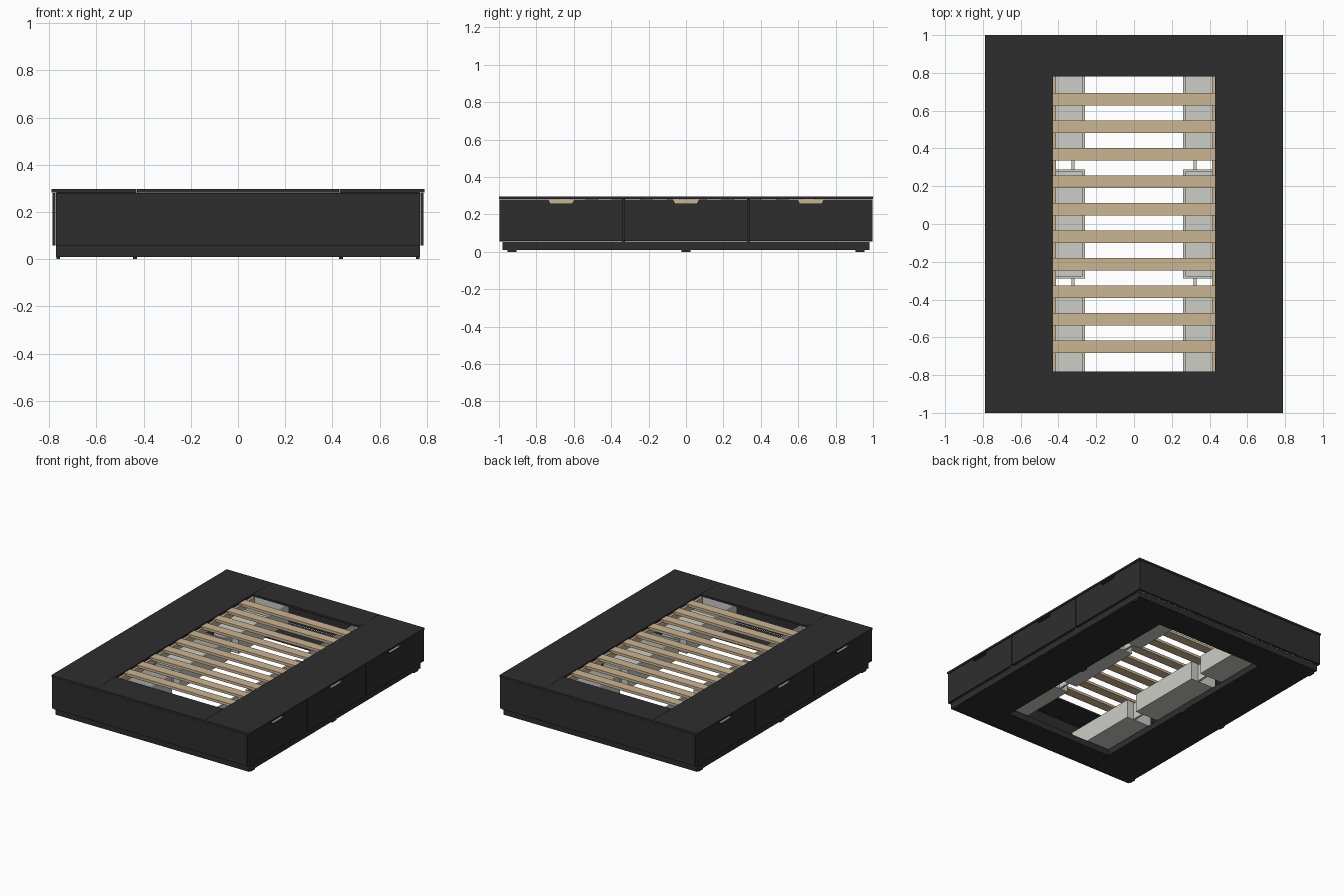
import bpy, bmesh

if "Cube" in bpy.data.objects:
    bpy.data.objects.remove(bpy.data.objects["Cube"])


def material(name, rgb):
    m = bpy.data.materials.new(name)
    m.diffuse_color = (*rgb, 1)
    m.use_nodes = True
    m.node_tree.nodes["Principled BSDF"].inputs["Base Color"].default_value = m.diffuse_color
    return m


DARK = material("charcoal_paint", (0.027, 0.027, 0.027))
WOOD = material("pale_wood", (0.60, 0.46, 0.29))
GREY = material("light_grey_board", (0.60, 0.61, 0.56))


def finish(name, bm, mat):
    bmesh.ops.recalc_face_normals(bm, faces=bm.faces[:])
    me = bpy.data.meshes.new(name)
    bm.to_mesh(me)
    bm.free()
    me.materials.append(mat)
    ob = bpy.data.objects.new(name, me)
    bpy.context.collection.objects.link(ob)
    return ob


def box(name, x, y, z, mat):
    """Box from (min, max) ranges, in any order."""
    bm = bmesh.new()
    bmesh.ops.create_cube(bm, size=1)
    for v in bm.verts:
        for i, r in enumerate((x, y, z)):
            v.co[i] = (r[0] + r[1]) / 2 + v.co[i] * abs(r[1] - r[0])
    return finish(name, bm, mat)


def drawer_front(name, side, yc):
    """Panel with a tapered finger notch in its top edge."""
    h, lo, hi, n = 0.331, 0.058, 0.280, 0.258
    pts = [(-h, lo), (h, lo), (h, hi), (0.07, hi), (0.058, n),
           (-0.058, n), (-0.07, hi), (-h, hi)]
    bm = bmesh.new()
    f = bm.faces.new([bm.verts.new((side * 0.773, yc + y, z)) for y, z in pts])
    ext = bmesh.ops.extrude_face_region(bm, geom=[f])
    bmesh.ops.translate(bm, vec=(side * 0.014, 0, 0),
                        verts=[v for v in ext["geom"] if isinstance(v, bmesh.types.BMVert)])
    finish(name, bm, DARK)


# parts mirrored front to back
for e, end in ((-1, "front"), (1, "back")):
    box(f"{end}_top_board", (-0.4285, 0.4285), (e * 0.78, e * 1.0), (0.283, 0.297), DARK)
    box(f"{end}_panel", (-0.772, 0.772), (e * 0.982, e * 0.998), (0.056, 0.281), DARK)
    box(f"{end}_plinth", (-0.43, 0.43), (e * 0.78, e * 0.98), (0.01, 0.055), DARK)

# parts mirrored left to right
for s, side in ((-1, "left"), (1, "right")):
    box(f"{side}_top_board", (s * 0.43, s * 0.79), (-1, 1), (0.283, 0.297), DARK)
    box(f"{side}_plinth", (s * 0.431, s * 0.772), (-0.98, 0.98), (0.01, 0.055), DARK)
    box(f"{side}_slat_rail", (s * 0.412, s * 0.43), (-0.78, 0.78), (0.235, 0.281), WOOD)

    # feet
    for x in (0.437, 0.762):
        for y in (-0.93, 0, 0.93):
            box(f"{side}_foot", (s * (x - 0.008), s * (x + 0.008)),
                (y - 0.025, y + 0.025), (0, 0.01), DARK)

    # dividers between drawers, with grey braces behind them
    for y in (-0.334, 0.334):
        box(f"{side}_divider", (s * 0.431, s * 0.77), (y - 0.008, y + 0.008), (0.055, 0.283), DARK)
        box(f"{side}_brace", (s * 0.315, s * 0.33), (y - 0.048, y + 0.048), (0.07, 0.19), GREY)

    # drawers: front, floor, back and two sides
    for i, y in enumerate((-0.667, 0, 0.667)):
        n = f"{side}_drawer_{i + 1}"
        drawer_front(n + "_front", s, y)
        box(n + "_floor", (s * 0.26, s * 0.772), (y - 0.288, y + 0.288), (0.066, 0.076), GREY)
        box(n + "_back", (s * 0.26, s * 0.272), (y - 0.288, y + 0.288), (0.076, 0.2), GREY)
        for d in (-1, 1):
            box(n + "_side", (s * 0.272, s * 0.772),
                (y + d * 0.276, y + d * 0.288), (0.076, 0.2), GREY)

# bed slats
for i in range(10):
    y = 0.66 - i * 0.1456
    box(f"slat_{i + 1}", (-0.429, 0.429), (y - 0.0335, y + 0.0335), (0.272, 0.291), WOOD)
